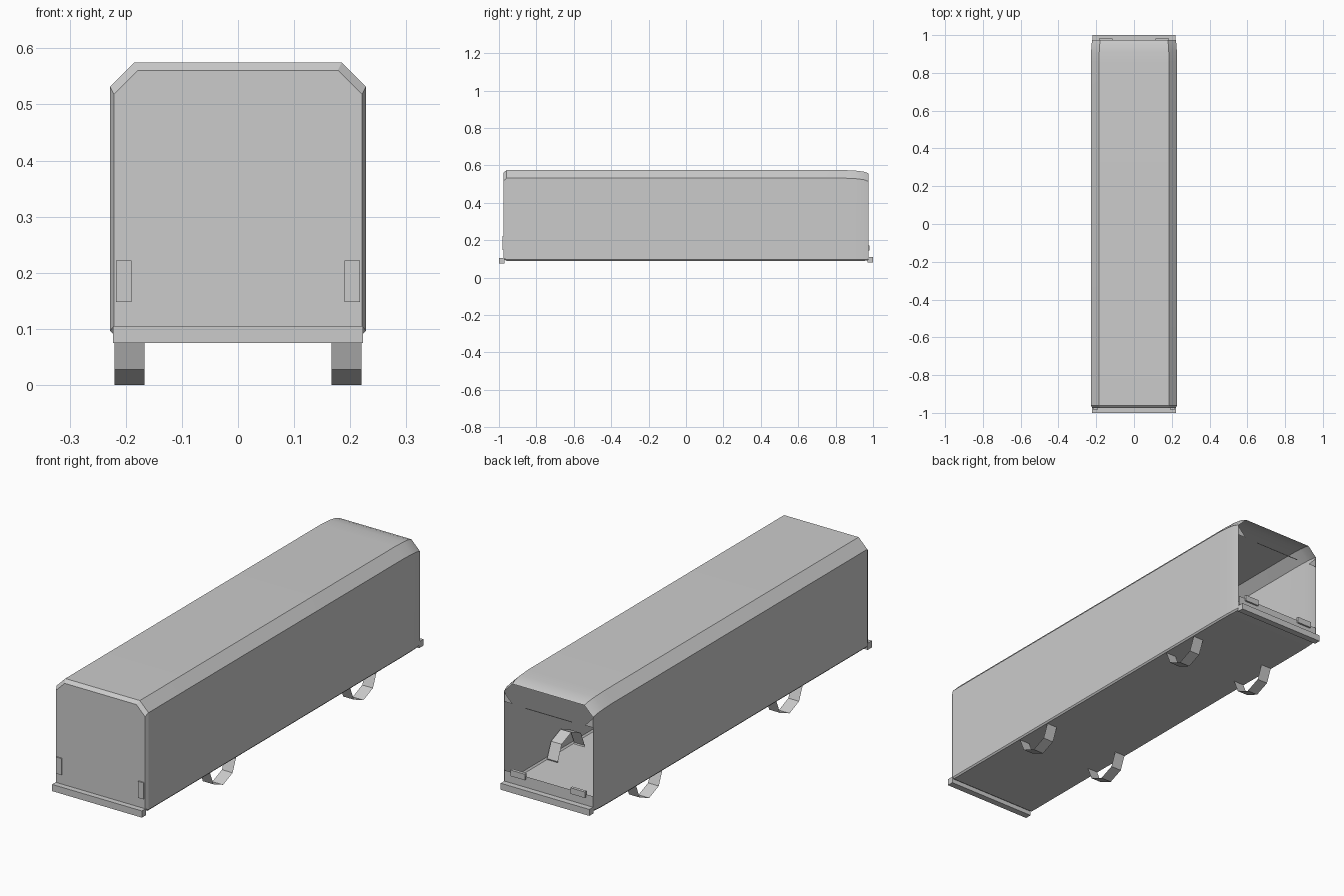
import bpy, bmesh, math

cube = bpy.data.objects.get("Cube")
if cube:
    bpy.data.objects.remove(cube, do_unlink=True)

GREY = (0.6, 0.6, 0.6, 1.0)
paint = bpy.data.materials.new("plain grey")
paint.use_nodes = True
paint.diffuse_color = GREY
paint.node_tree.nodes["Principled BSDF"].inputs["Base Color"].default_value = GREY


def finish(name, bm, smooth=False):
    mesh = bpy.data.meshes.new(name)
    bm.to_mesh(mesh)
    bm.free()
    mesh.materials.append(paint)
    obj = bpy.data.objects.new(name, mesh)
    bpy.context.collection.objects.link(obj)
    if smooth:
        bpy.ops.object.select_all(action='DESELECT')
        obj.select_set(True)
        bpy.context.view_layer.objects.active = obj
        bpy.ops.object.shade_smooth_by_angle(angle=math.radians(25))
    return obj


def box(name, x, y, z):
    """Box from (low, high) ranges on each axis."""
    bm = bmesh.new()
    bmesh.ops.create_cube(bm, size=1)
    for v in bm.verts:
        v.co = [r[0] + (c + 0.5) * (r[1] - r[0]) for c, r in zip(v.co, (x, y, z))]
    return finish(name, bm)


def plate(name, points):
    bm = bmesh.new()
    bm.faces.new([bm.verts.new(p) for p in points])
    return finish(name, bm)


def section(bm, y, w, top, low):
    """Closed outline of the body with cut roof corners and tucked sill."""
    half = [(w - 0.006, low), (w, low + 0.007), (w, top - 0.043), (w - 0.043, top)]
    loop = half + [(-x, z) for x, z in reversed(half)]
    return [bm.verts.new((x, y, z)) for x, z in loop]


# Body shell: closed nose, open tail whose roof and sides curve in
bm = bmesh.new()
stations = [(-0.975, 0.221, 0.561, 0.098), (-0.96, 0.228, 0.575, 0.09),
            (0.85, 0.228, 0.575, 0.09), (0.91, 0.227, 0.572, 0.09),
            (0.95, 0.225, 0.567, 0.09), (0.975, 0.221, 0.558, 0.092)]
rings = [section(bm, *s) for s in stations]
for a, b in zip(rings, rings[1:]):
    for i in range(len(a)):
        j = (i + 1) % len(a)
        bm.faces.new((a[i], a[j], b[j], b[i]))
bm.faces.new(rings[0])
bmesh.ops.recalc_face_normals(bm, faces=bm.faces)
finish("body_shell", bm, smooth=True)

# Bumpers
box("front_bumper", (-0.223, 0.223), (-1.0, -0.97), (0.075, 0.105))
box("rear_bumper", (-0.22, 0.22), (0.97, 1.0), (0.082, 0.111))

# Tail: low panel below the opening and thin header strip
plate("rear_low_panel", [(-0.219, 0.974, 0.092), (0.219, 0.974, 0.092),
                         (0.219, 0.974, 0.16), (-0.219, 0.974, 0.16)])
box("rear_header_strip", (-0.115, 0.115), (0.973, 0.975), (0.464, 0.467))

# Lamps, corner gussets and open wheel rims on both sides
R, SIDES = 0.0956, 8
for side, s in (("left", 1), ("right", -1)):
    def span(a, b):
        return sorted((s * a, s * b))

    box(side + "_headlamp", span(0.19, 0.217), (-0.981, -0.97), (0.148, 0.222))
    box(side + "_tail_lamp", span(0.113, 0.185), (0.968, 0.982), (0.146, 0.173))
    plate(side + "_rear_gusset", [(s * 0.22, 0.974, 0.51), (s * 0.22, 0.974, 0.468),
                                  (s * 0.18, 0.974, 0.468)])
    for end, y in (("front", -0.42), ("rear", 0.575)):
        bm = bmesh.new()
        rims = []
        for x in span(0.167, 0.22):
            rims.append([bm.verts.new((x, y + R * math.sin(t), R - R * math.cos(t)))
                         for t in (2 * math.pi * k / SIDES for k in range(SIDES))])
        a, b = rims
        for k in range(SIDES):
            n = (k + 1) % SIDES
            bm.faces.new((a[k], a[n], b[n], b[k]))
        bmesh.ops.recalc_face_normals(bm, faces=bm.faces)
        finish(f"{end}_{side}_wheel_rim", bm)
